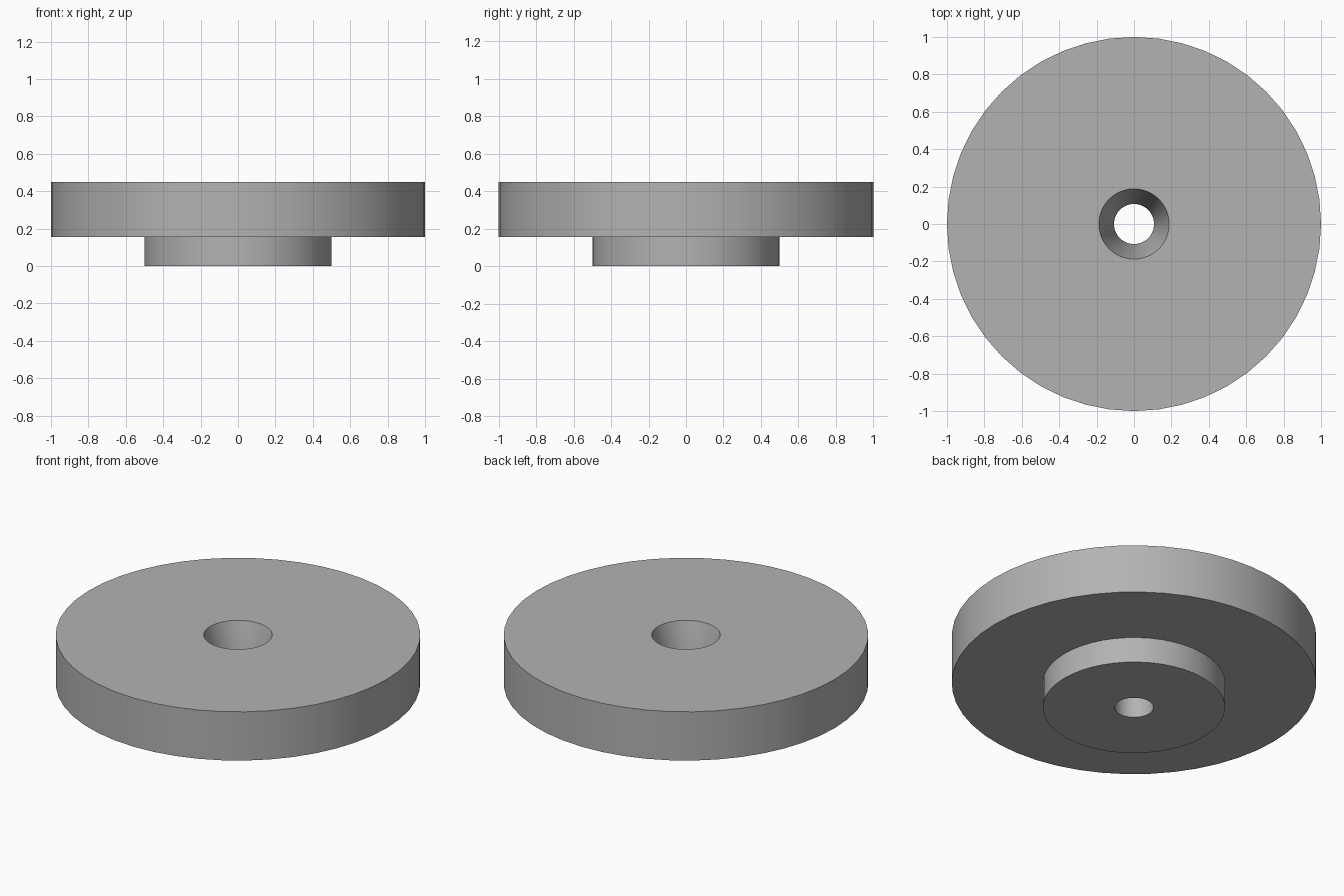
import bpy
import bmesh
import math

cube = bpy.data.objects.get("Cube")
if cube:
    bpy.data.objects.remove(cube, do_unlink=True)

SEGMENTS = 48

# One plain grey for the whole part
grey = bpy.data.materials.new("plain_grey")
colour = (0.45, 0.45, 0.45, 1.0)
grey.use_nodes = True
grey.diffuse_color = colour
grey.node_tree.nodes["Principled BSDF"].inputs["Base Color"].default_value = colour


def lathe(name, profile):
    """Spin a closed (radius, height) profile around z into a solid."""
    bm = bmesh.new()
    verts = [bm.verts.new((r, 0, z)) for r, z in profile]
    edges = [bm.edges.new((v, verts[(i + 1) % len(verts)]))
             for i, v in enumerate(verts)]
    bmesh.ops.spin(bm, geom=verts + edges, cent=(0, 0, 0), axis=(0, 0, 1),
                   angle=math.tau, steps=SEGMENTS, use_merge=True)
    bmesh.ops.remove_doubles(bm, verts=bm.verts, dist=0.0001)
    bmesh.ops.recalc_face_normals(bm, faces=bm.faces)
    mesh = bpy.data.meshes.new(name)
    bm.to_mesh(mesh)
    bm.free()
    mesh.materials.append(grey)
    obj = bpy.data.objects.new(name, mesh)
    bpy.context.collection.objects.link(obj)
    bpy.ops.object.select_all(action="DESELECT")
    obj.select_set(True)
    bpy.context.view_layer.objects.active = obj
    bpy.ops.object.shade_smooth_by_angle(angle=math.radians(30))
    return obj


# Wide disc on a narrow boss, with a tapered hole that runs straight in the boss
disc_radius, boss_radius = 1.0, 0.5
rim_radius, bore_radius = 0.188, 0.107
boss_top, disc_top = 0.155, 0.45
lathe("flanged_disc", [
    (bore_radius, 0), (boss_radius, 0), (boss_radius, boss_top),
    (disc_radius, boss_top), (disc_radius, disc_top),
    (rim_radius, disc_top), (bore_radius, boss_top),
])
